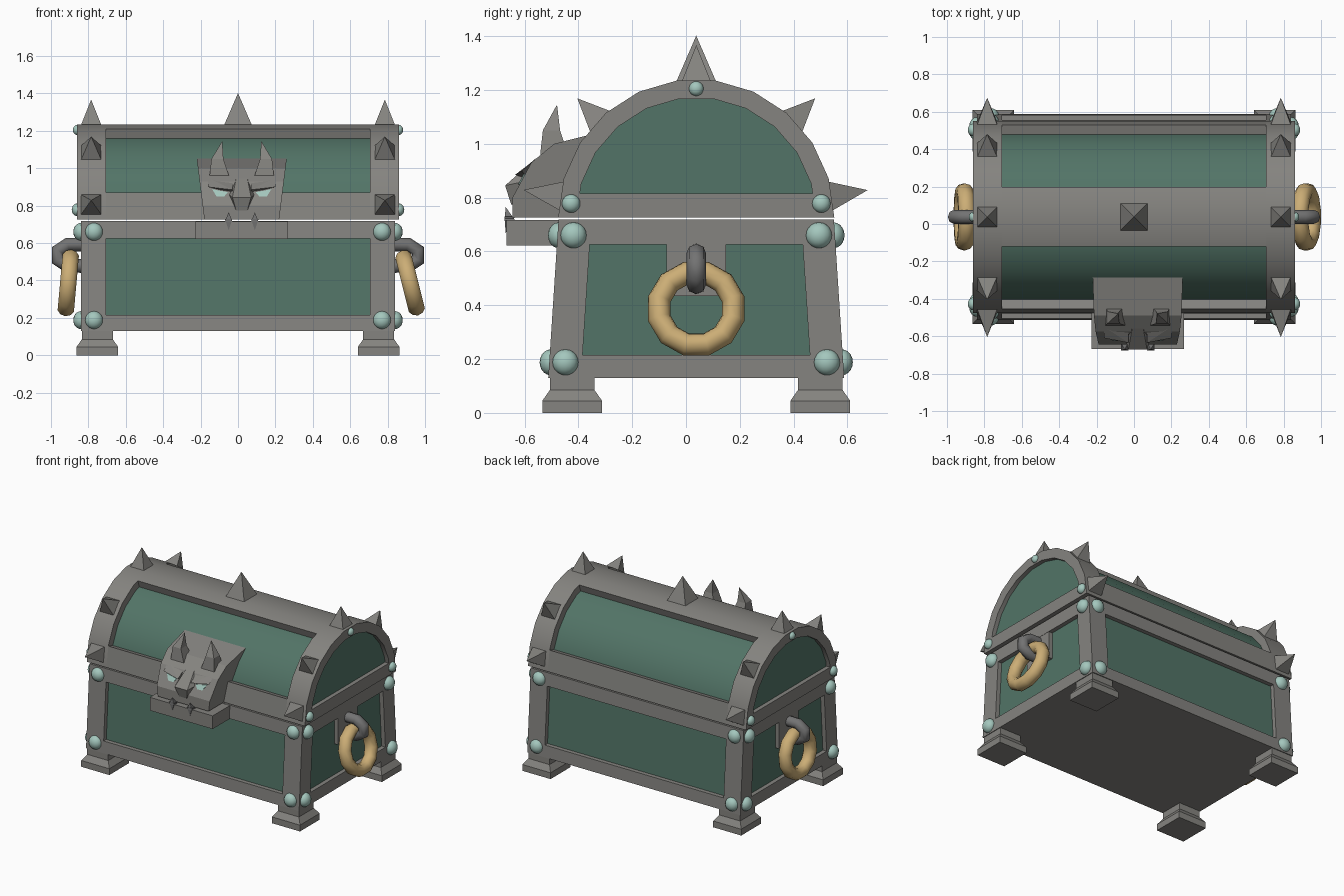
import bpy, bmesh, math
from math import sin, cos, radians, pi
from mathutils import Vector, Matrix

if "Cube" in bpy.data.objects:
    bpy.data.objects.remove(bpy.data.objects["Cube"])

CY = 0.038            # depth centre of the chest
LZ = 0.727            # lid base height
R = 0.513             # lid outer radius
STEP = pi / 11        # lid facet angle
FX = 0.02             # mask centre


def material(name, rgb):
    m = bpy.data.materials.new(name)
    m.use_nodes = True
    c = (*rgb, 1)
    m.diffuse_color = c
    m.node_tree.nodes["Principled BSDF"].inputs["Base Color"].default_value = c
    return m


STONE = material("stone grey", (0.235, 0.23, 0.215))
STEEL = material("steel grey", (0.17, 0.17, 0.17))
GREEN = material("dark green", (0.085, 0.175, 0.135))
TEAL = material("pale teal", (0.37, 0.57, 0.51))
GOLD = material("gold", (0.60, 0.42, 0.18))


def finish(name, bm, mat, smooth=False):
    bmesh.ops.recalc_face_normals(bm, faces=bm.faces)
    me = bpy.data.meshes.new(name)
    bm.to_mesh(me)
    bm.free()
    me.materials.append(mat)
    ob = bpy.data.objects.new(name, me)
    bpy.context.collection.objects.link(ob)
    if smooth:
        bpy.ops.object.select_all(action='DESELECT')
        ob.select_set(True)
        bpy.context.view_layer.objects.active = ob
        bpy.ops.object.shade_smooth_by_angle(angle=radians(40))
    return ob


def hull(name, pts, mat):
    bm = bmesh.new()
    for p in pts:
        bm.verts.new(p)
    res = bmesh.ops.convex_hull(bm, input=bm.verts)
    junk = [g for g in res["geom_interior"] if isinstance(g, bmesh.types.BMVert)]
    bmesh.ops.delete(bm, geom=junk, context='VERTS')
    bmesh.ops.dissolve_limit(bm, angle_limit=0.01, verts=bm.verts, edges=bm.edges)
    return finish(name, bm, mat)


def box(name, x, y, z, mat):
    return hull(name, [(a, b, c) for a in x for b in y for c in z], mat)


def prism(name, profile, x0, x1, mat, smooth=False):
    bm = bmesh.new()
    f = bm.faces.new([bm.verts.new((x0, y, z)) for y, z in profile])
    ext = bmesh.ops.extrude_face_region(bm, geom=[f])
    bmesh.ops.translate(bm, vec=(x1 - x0, 0, 0),
                        verts=[g for g in ext["geom"] if isinstance(g, bmesh.types.BMVert)])
    return finish(name, bm, mat, smooth)


def arc(r, a0, a1):
    # points along the faceted arch between two angles
    angles = [a0] + [k * STEP for k in range(12) if a0 + .01 < k * STEP < a1 - .01] + [a1]
    pts = []
    for a in angles:
        rr = r * cos(STEP / 2) / cos(a % STEP - STEP / 2)
        pts.append((CY + rr * cos(a), LZ + rr * sin(a)))
    return pts


def band(name, a0, a1, r0, r1, x0, x1):
    prism(name, arc(r1, a0, a1) + arc(r0, a0, a1)[::-1], x0, x1, STONE, True)


def half_depth(z):
    return 0.55 - (z - 0.13) * 0.065


def tapered(name, x0, x1, z0, z1, mat, inset=0):
    hull(name, [(x, CY + s * (half_depth(z) - inset), z)
                for x in (x0, x1) for z in (z0, z1) for s in (-1, 1)], mat)


def stud(name, loc, r, axis):
    bm = bmesh.new()
    bmesh.ops.create_uvsphere(bm, u_segments=16, v_segments=10, radius=r)
    flat = Vector((1, 1, 1))
    flat[axis] = 0.85
    bmesh.ops.scale(bm, vec=flat, verts=bm.verts)
    bmesh.ops.translate(bm, vec=loc, verts=bm.verts)
    finish(name, bm, TEAL, True)


def spike(name, x, angle, r0, r1, half):
    # four-sided spike pointing out of the arch
    out = Vector((0, cos(angle), sin(angle)))
    side = Vector((0, -sin(angle), cos(angle)))
    origin = Vector((x, CY, LZ))
    base = [origin + out * r0 + side * half * s + Vector((half * t, 0, 0))
            for s in (-1, 1) for t in (-1, 1)]
    hull(name, base + [origin + out * r1], STONE)


# Body: recessed panels inside a tapered frame
tapered("body_panels", -0.81, 0.81, 0.15, 0.70, GREEN, 0.03)
tapered("body_base", -0.84, 0.84, 0.13, 0.215, STONE)
tapered("body_rim", -0.84, 0.84, 0.625, 0.718, STONE)
for sx in (-1, 1):
    for sy in (-1, 1):
        hull("corner_post", [(sx * x, CY + sy * (half_depth(z) - d), z)
                             for x in (0.705, 0.84) for z in (0.13, 0.718) for d in (0, 0.122)], STONE)
        # Feet: block, flare and neck
        fx, fy = sx * 0.752, CY + sy * 0.461
        for (z0, h0), (z1, h1) in zip([(0, .111), (.045, .111), (.085, .083)],
                                      [(.045, .111), (.085, .083), (.14, .083)]):
            hull("foot", [(fx + a * h, fy + b * h, z) for z, h in ((z0, h0), (z1, h1))
                          for a in (-1, 1) for b in (-1, 1)], STONE)
        # Studs
        for z, dy in ((0.66, 0.456), (0.188, 0.486)):
            stud("front_back_stud", (sx * 0.77, CY + sy * (half_depth(z) - 0.005), z), 0.048, 1)
            stud("side_stud", (sx * 0.84, CY + sy * dy, z), 0.048, 0)
        stud("lid_stud", (sx * 0.86, CY + sy * 0.465, 0.778), 0.034, 0)
    stud("lid_top_stud", (sx * 0.86, CY, 1.205), 0.027, 0)

# Lid: recessed arch, end rings and long bands
prism("lid_panels", arc(0.46, 0, pi), -0.83, 0.83, GREEN, True)
box("lid_floor", (-0.83, 0.83), (CY - 0.47, CY + 0.47), (LZ, LZ + 0.02), STONE)
for x0, x1 in ((-0.86, -0.705), (0.705, 0.86)):
    band("lid_end_ring", 0, pi, 0.445, R, x0, x1)
    box("lid_end_bar", (x0, x1), (CY - 0.46, CY + 0.46), (LZ, 0.815), STONE)
t = radians(71.8)
for name, a0, a1 in (("lid_top_band", t, pi - t), ("lid_back_band", 0, STEP),
                     ("lid_front_band", pi - STEP, pi)):
    band(name, a0, a1, 0.44, R, -0.706, 0.706)

# Spikes
spike("top_spike", 0, pi / 2, 0.49, 0.675, 0.08)
for x in (-0.785, 0.785):
    for deg, tip in ((9, 0.645), (45, 0.625), (90, 0.64), (135, 0.625), (171, 0.65)):
        spike("lid_spike", x, radians(deg), 0.49, tip, 0.06)

# Handles: back plate, hoop and hanging ring
for s, top, bottom in ((-1, 0.895, 0.92), (1, 0.885, 0.955)):
    box("handle_plate", (s * 0.80, s * 0.838), (CY - 0.11, CY + 0.11), (0.435, 0.64), STONE)
    cu = bpy.data.curves.new("handle_hoop", 'CURVE')
    cu.dimensions = '3D'
    cu.bevel_depth = 0.037
    cu.bevel_resolution = 2
    cu.use_fill_caps = True
    path = [(.82, .592), (.91, .592), (.963, .56), (.963, .51), (.91, .478), (.82, .478)]
    sp = cu.splines.new('POLY')
    sp.points.add(len(path) - 1)
    for p, (x, z) in zip(sp.points, path):
        p.co = (s * x, CY, z, 1)
    cu.materials.append(STEEL)
    hoop = bpy.data.objects.new("handle_hoop", cu)
    bpy.context.collection.objects.link(hoop)
    bpy.ops.object.select_all(action='DESELECT')
    hoop.select_set(True)
    bpy.context.view_layer.objects.active = hoop
    bpy.ops.object.convert(target='MESH')

    bm = bmesh.new()
    nu, nv = 12, 10
    tilt = math.atan2(bottom - top, 0.28)
    place = (Matrix.Translation((s * (top + bottom) / 2, CY, 0.387))
             @ Matrix.Rotation(s * tilt, 4, 'Y').inverted())
    grid = []
    for i in range(nu):
        u = 2 * pi * (i + 0.5) / nu
        ring = []
        for j in range(nv):
            v = 2 * pi * j / nv
            d = 0.142 + 0.043 * cos(v)
            ring.append(bm.verts.new(place @ Vector((0.046 * sin(v), d * cos(u), d * sin(u)))))
        grid.append(ring)
    for i in range(nu):
        for j in range(nv):
            a, b = grid[i], grid[(i + 1) % nu]
            bm.faces.new((a[j], b[j], b[(j + 1) % nv], a[(j + 1) % nv]))
    finish("handle_ring", bm, GOLD, True)

# Beast mask: jaw on the body, head on the lid
box("mask_jaw", (FX - 0.248, FX + 0.248), (-0.668, -0.44), (0.622, 0.716), STONE)
profile = [(-0.30, LZ), (-0.645, LZ), (-0.645, 0.80), (-0.575, 0.93), (-0.49, 1.0), (-0.285, 1.052)]
hull("mask_head", [(FX + s * (0.2 + (z - LZ) * 0.125), y, z)
                   for y, z in profile for s in (-1, 1)], STONE)
nose = [(.03, -.56, .945), (.05, -.672, .845), (.03, -.65, .775), (.07, -.60, .86), (.03, -.60, .775)]
hull("mask_nose", [(FX + s * x, y, z) for x, y, z in nose for s in (-1, 1)], STONE)
for s in (-1, 1):
    # Eye plates lie on the sloping cheek
    eye = [(.075, .872), (.095, .848), (.135, .85), (.158, .888)]
    hull("mask_eye", [(FX + s * x, -0.645 + (z - 0.80) * 0.54 - d, z)
                      for x, z in eye for d in (-0.003, 0.006)], TEAL)
    brow = [(.05, -.635, .885), (.05, -.55, .94), (.18, -.61, .90), (.18, -.55, .95), (.05, -.59, .87)]
    hull("mask_brow", [(FX + s * x, y, z) for x, y, z in brow], STONE)
    # Horns in two tapering sections
    rings = [(.12, -.49, .96, .052), (.13, -.50, 1.05, .032), (.105, -.48, 1.143, .001)]
    for low, high in zip(rings, rings[1:]):
        hull("mask_horn", [(FX + s * x + a * h, y + b * h, z) for x, y, z, h in (low, high)
                           for a in (-1, 1) for b in (-1, 1)], STONE)
    # Fangs above and below the bite line
    for base, tip in ((0.73, 0.668), (0.715, 0.765)):
        hull("mask_fang", [(FX + s * 0.07 + a * 0.02, -0.655 + b * 0.02, base)
                           for a in (-1, 1) for b in (-1, 1)]
             + [(FX + s * 0.07, -0.67, tip)], STEEL)
